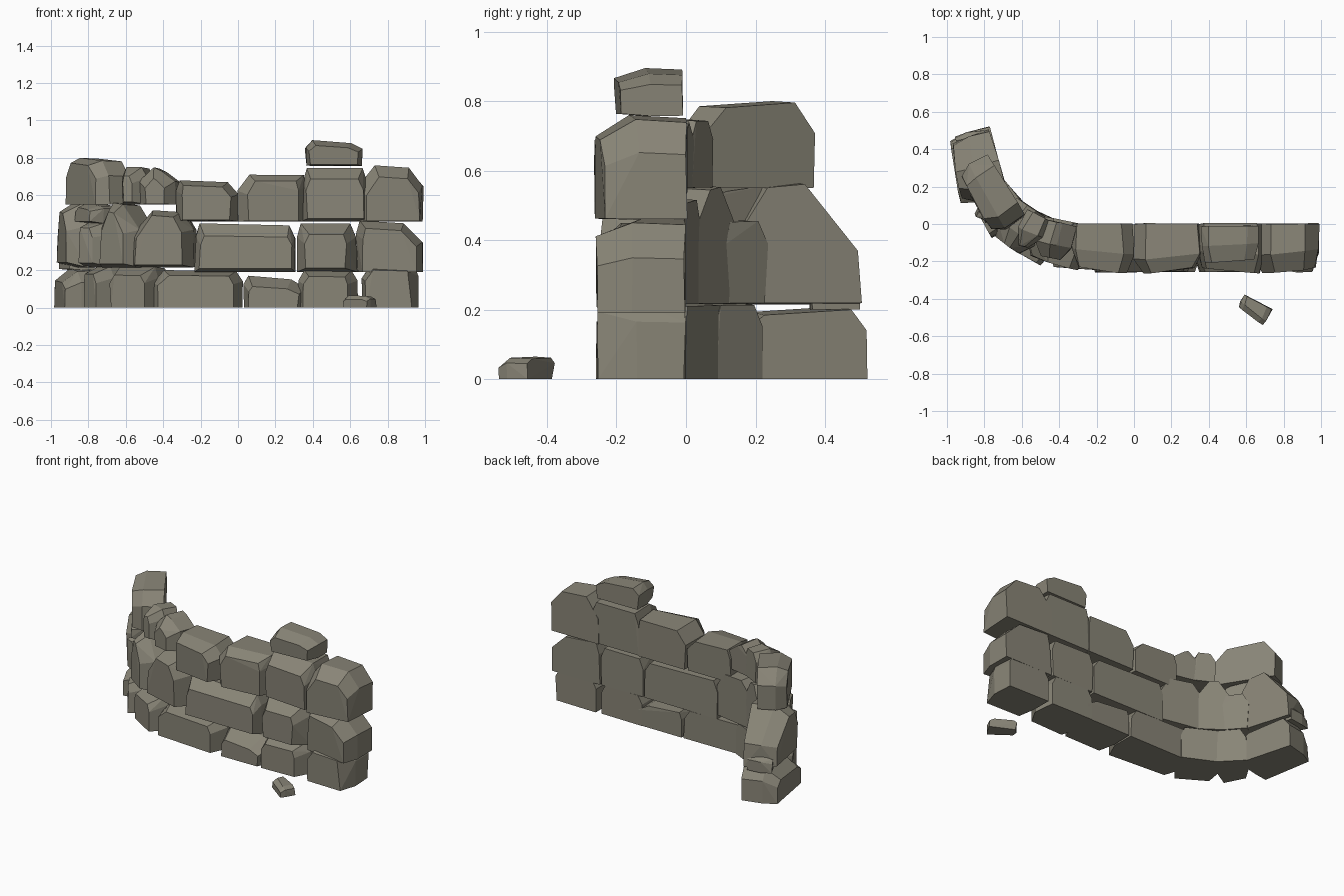
import bpy, bmesh, random
from math import radians, sin, cos
from mathutils import Vector, Matrix

if "Cube" in bpy.data.objects:
    bpy.data.objects.remove(bpy.data.objects["Cube"])

random.seed(7)
BEND_X, BEND_R, BEND_MAX = -.3, .58, radians(78)   # wall: straight, then an arc, then straight

mat = bpy.data.materials.new("stone")
mat.diffuse_color = (0.25, 0.235, 0.185, 1)
mat.use_nodes = True
mat.node_tree.nodes["Principled BSDF"].inputs["Base Color"].default_value = mat.diffuse_color


def wall_frame(s, shift):
    """Frame on the wall centre line at distance s (s equals x on the straight run)."""
    t = min(max(0, (BEND_X - s) / BEND_R), BEND_MAX)
    extra = max(0, BEND_X - s - BEND_R * BEND_MAX)
    x = (s if t == 0 else BEND_X - BEND_R * sin(t)) - extra * cos(t)
    y = -.13 + BEND_R * (1 - cos(t)) + extra * sin(t)
    return (Matrix.Translation((x, y, 0)) @ Matrix.Rotation(-t, 4, 'Z')
            @ Matrix.Translation((0, shift, 0)))


def stone(name, frame, half, z0, z1, left, right, depth, inset=.04):
    """Hewn block of width 2*half; left and right give the slope of its upper corners."""
    h = z1 - z0
    outline = [(-half, z0), (half, z0),
               (half, z0 + h * (.78 - 2 * min(right, .2))), (half - right, z1 - random.uniform(0, .02)),
               (-half + left, z1), (-half, z0 + h * (.78 - 2 * min(left, .2)))]
    # uneven chamfers: left, right, top, bottom
    il, ir, it, ib = (inset * random.uniform(*r) for r in ((.4, 1.4), (.4, 1.4), (.6, 1.5), (.0, .6)))
    twist = random.uniform(-.04, .04)
    bm = bmesh.new()
    # back face, widest ring, chamfered front face
    for v, k in ((depth, .15), (-depth * random.uniform(.1, .5), 0), (-depth, 1)):
        for u, z in outline:
            j = random.uniform(-.007, .007)
            f, g = u / half, (z - z0) / h
            nu = u + k * (il * max(0, -f) - ir * max(0, f)) + j
            nz = z if z == 0 else z + k * (ib * (1 - g) - it * g)
            nv = v + (abs(j) + max(0, twist * f) if v < 0 else -abs(j))
            bm.verts.new(frame @ Vector((nu, nv, nz)))
    bmesh.ops.convex_hull(bm, input=bm.verts)
    bmesh.ops.delete(bm, geom=[v for v in bm.verts if not v.link_faces], context='VERTS')
    bmesh.ops.dissolve_limit(bm, angle_limit=radians(7), verts=bm.verts, edges=bm.edges)
    bmesh.ops.recalc_face_normals(bm, faces=bm.faces)
    me = bpy.data.meshes.new(name)
    bm.to_mesh(me)
    bm.free()
    me.materials.append(mat)
    bpy.context.collection.objects.link(bpy.data.objects.new(name, me))


# Courses: name, base, half depth, inward shift, stones as (start, end, top, left slope, right slope)
courses = [
    ("bottom_stone", 0, .13, 0, [
        (.66, .97, .23, .05), (.32, .64, .2), (.03, .36, .17, .02, .08), (-.46, .025, .2, .06, .04)]),
    ("curve_bottom", 0, .13, .015, [
        (-.69, -.42, .22), (-.87, -.68, .22), (-1.25, -.88, .21, .04, .07)]),
    ("middle_stone", .19, .13, 0, [
        (.635, .99, .465, .02, .1), (.31, .635, .45), (-.23, .305, .45)]),
    ("curve_middle", .215, .125, .02, [
        (-.58, -.24, .52, .12, .06), (-.76, -.52, .56, .08, .1),
        (-.9, -.73, .46), (-1.23, -.86, .57, .17, .08)]),
    ("top_stone", .46, .135, 0, [
        (.635, .99, .76, .1, .07), (.34, .69, .745), (.0, .355, .71, .06, .01),
        (-.33, .0, .68, .02, .06)]),
    ("curve_top", .55, .1, .03, [
        (-.53, -.33, .75, .08, .08), (-.65, -.5, .75), (-1.08, -.69, .8, .07, .08)]),
    ("wedge_low", .2, .085, .02, [(-1.25, -1.1, .3)]),
    ("wedge_high", .45, .09, .01, [(-.95, -.75, .56)]),
    ("cap_stone", .757, .1, .022, [(.36, .667, .895, .04, .06)]),
]
for name, z0, depth, shift, stones in courses:
    for i, (a, b, z1, *slope) in enumerate(stones):
        slope = (slope + [.03, .03])[:2]
        thin = name in ("wedge_low", "wedge_high", "cap_stone")
        stone(f"{name}_{i + 1}", wall_frame((a + b) / 2, shift), (b - a) / 2, z0, z1, *slope, depth,
              .02 if thin else .045)

# Fallen rock in front of the wall
stone("fallen_rock", Matrix.Translation((.645, -.46, 0)) @ Matrix.Rotation(radians(-28), 4, 'Z'),
      .085, 0, .065, .02, .03, .05, .015)
